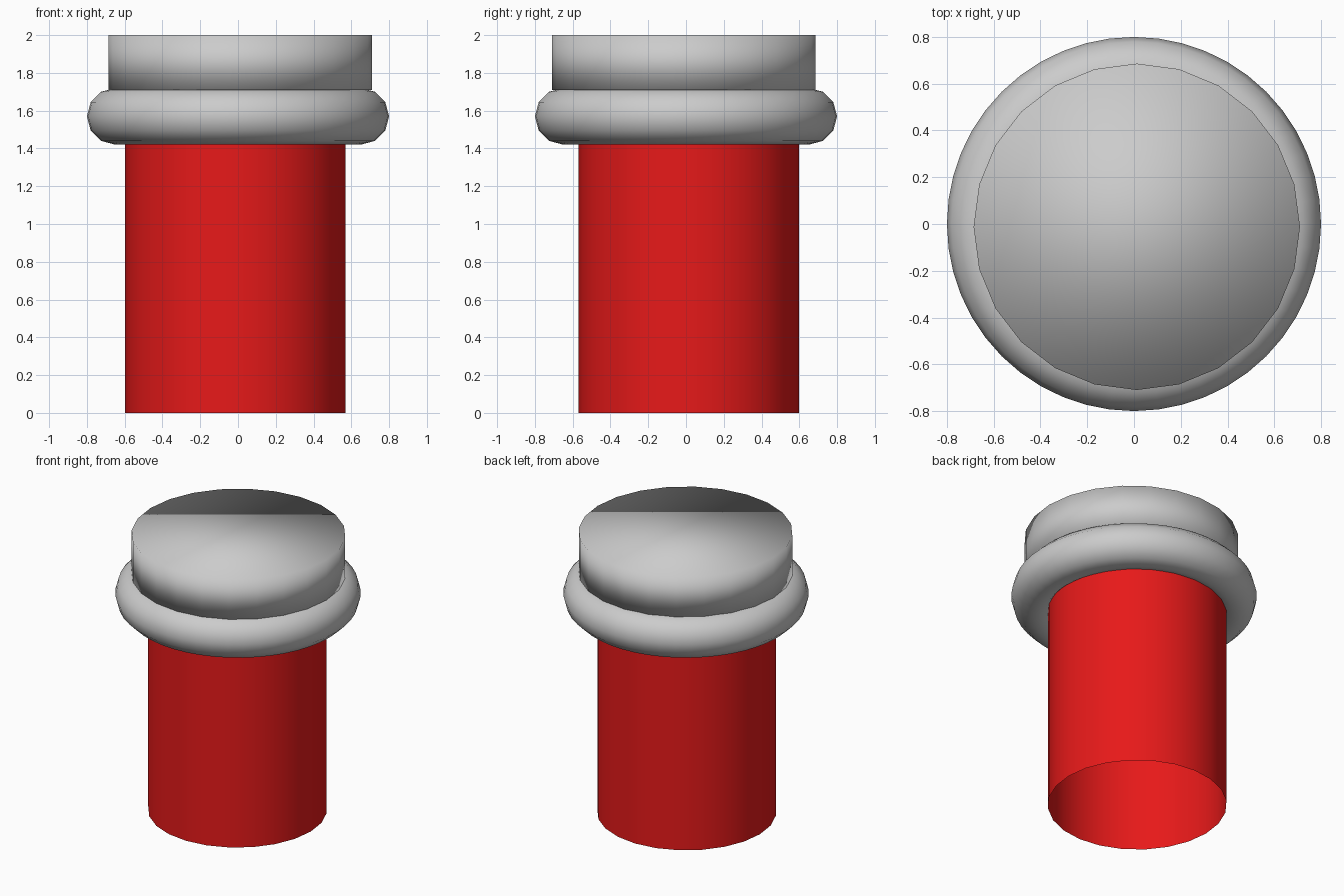
import bpy, bmesh, math

if "Cube" in bpy.data.objects:
    bpy.data.objects.remove(bpy.data.objects["Cube"])

def finish(obj, name):
    obj.name = name
    for p in obj.data.polygons:
        p.use_smooth = True
    return obj

def tube(name, r, x, y, z0, z1, fill, sides=24):
    bpy.ops.mesh.primitive_cylinder_add(vertices=sides, radius=r, depth=z1 - z0,
                                        end_fill_type=fill, location=(x, y, (z0 + z1) / 2))
    return finish(bpy.context.object, name)

# Red shaft, open at the bottom
shaft = tube("red_shaft", 0.583, -0.015, 0.015, 0.0, 1.57, 'NOTHING')
red = bpy.data.materials.new("red")
red.diffuse_color = (0.8, 0.01, 0.01, 1)
red.use_nodes = True
red.node_tree.nodes["Principled BSDF"].inputs["Base Color"].default_value = red.diffuse_color
shaft.data.materials.append(red)

# Rounded collar ring around the top of the shaft
bpy.ops.mesh.primitive_torus_add(major_segments=48, minor_segments=12, major_radius=0.65,
                                 minor_radius=0.15, location=(0, 0, 1.57))
finish(bpy.context.object, "collar_ring")

# Softly shaded cap disc resting on the collar
tube("cap_disc", 0.698, 0.012, -0.012, 1.71, 2.0, 'NGON')
